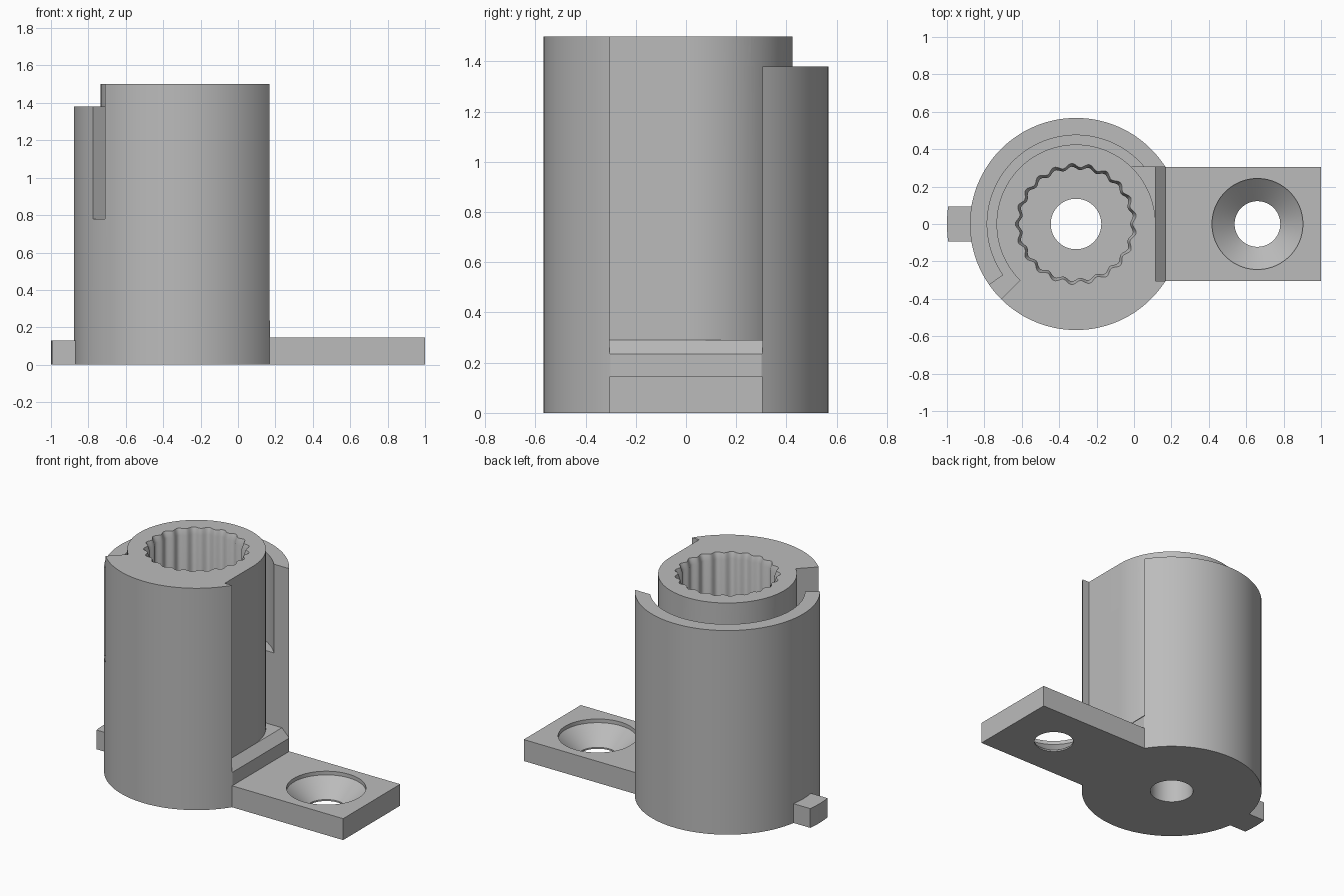
import bpy, bmesh
from math import sin, cos, tau, radians, pi

if "Cube" in bpy.data.objects:
    bpy.data.objects.remove(bpy.data.objects["Cube"])

grey = bpy.data.materials.new("matte grey")
grey.use_nodes = True
grey.diffuse_color = (0.5, 0.5, 0.5, 1)
grey.node_tree.nodes["Principled BSDF"].inputs["Base Color"].default_value = (0.5, 0.5, 0.5, 1)

CX = -0.31                      # axis of the round body
R_OUT, R_SLOT, R_CORE = 0.567, 0.475, 0.425
HALF, TOP = 0.305, 1.5          # half width of plate and opening, full height
STEP = 2.5                      # degrees between points on an arc


def loft(name, rings):
    """Closed solid through matching rings of 3D points."""
    bm = bmesh.new()
    loops = [[bm.verts.new(p) for p in ring] for ring in rings]
    n = len(loops[0])
    for low, high in zip(loops, loops[1:]):
        for i in range(n):
            j = (i + 1) % n
            bm.faces.new((low[i], low[j], high[j], high[i]))
    bm.faces.new(loops[0][::-1])
    bm.faces.new(loops[-1])
    bmesh.ops.recalc_face_normals(bm, faces=bm.faces)
    mesh = bpy.data.meshes.new(name)
    bm.to_mesh(mesh)
    bm.free()
    mesh.materials.append(grey)
    obj = bpy.data.objects.new(name, mesh)
    bpy.context.collection.objects.link(obj)
    return obj


def prism(name, outline, z0, z1):
    return loft(name, [[(x, y, z) for x, y in outline] for z in (z0, z1)])


def arc(r, a0, a1, cx=CX):
    n = max(1, round(abs(a1 - a0) / STEP))
    angles = [radians(a0 + (a1 - a0) * i / n) for i in range(n + 1)]
    return [(cx + r * cos(a), r * sin(a)) for a in angles]


def circle(r, cx=CX):
    return arc(r, 0, 360, cx)[:-1]


def sector(r0, r1, a0, a1):
    return arc(r1, a0, a1) + arc(r0, a1, a0)


def combine(target, tool, operation="DIFFERENCE"):
    mod = target.modifiers.new("combine", "BOOLEAN")
    mod.operation, mod.solver, mod.object = operation, "EXACT", tool
    tool.hide_render = True
    bpy.context.view_layer.objects.active = target
    bpy.ops.object.modifier_apply(modifier=mod.name)
    bpy.data.objects.remove(tool)


def wave(r, depth, z, lobes=21, per=10):
    pts = []
    for i in range(lobes * per):
        a = tau * i / (lobes * per)
        k = r + depth * cos(lobes * a + pi)
        pts.append((CX + k * cos(a), k * sin(a), z))
    return pts


# Round body, lowered rim and bayonet slot with its side notch
body = prism("socket_body", circle(R_OUT), 0, TOP)
combine(body, prism("rim_cut", sector(R_CORE, 0.7, 20, 225), 1.38, 1.7))
combine(body, prism("slot_cut", sector(R_CORE, R_SLOT, 20, 225), 0.78, 1.7))
combine(body, prism("notch_cut", sector(R_CORE, 0.7, 215, 225), 0.78, 1.7))

# Side opening: flat on the front half, following the core on the back half
edge = CX + R_CORE
core_arc = [(x, y) for x, y in arc(R_CORE, 45, 0)]
opening = [(edge, -HALF), (0.5, -HALF), (0.5, HALF), (-0.014, HALF)] + core_arc
combine(body, prism("opening_cut", opening, 0.29, 1.7))

# Ledge with a sloped edge below the opening
ledge = [(0.17, 0.1), (0.5, 0.1), (0.5, 0.4), (edge, 0.4), (edge, 0.29), (0.17, 0.235)]
combine(body, loft("ledge_cut", [[(x, y, z) for x, z in ledge] for y in (-HALF, HALF)]))

# Mounting plate and small rear tab
plate = [(0, -HALF), (1, -HALF), (1, HALF), (0, HALF)]
combine(body, prism("plate", plate, 0, 0.145), "UNION")
tab = [(-0.8, 0.093)] + arc(0.69, 172.3, 187.7) + [(-0.8, -0.093)]
combine(body, prism("tab", tab, 0, 0.13), "UNION")

# Countersunk screw hole
screw = [(0.122, -0.1), (0.122, 0.01), (0.243, 0.12), (0.243, 0.3)]
combine(body, loft("screw_cut", [[(x, y, z) for x, y in circle(r, 0.66)] for r, z in screw]))

# Fluted bore with flared mouth, and drain hole through the floor
flutes = [(0.298, 0.009, 0.3), (0.298, 0.009, 1.46), (0.314, 0.011, TOP), (0.322, 0.011, 1.52)]
combine(body, loft("bore_cut", [wave(*f) for f in flutes]))
combine(body, prism("drain_cut", circle(0.135), -0.1, 0.6))

for o in bpy.context.selected_objects:
    o.select_set(False)
body.select_set(True)
bpy.context.view_layer.objects.active = body
bpy.ops.object.shade_smooth_by_angle(angle=radians(30))
